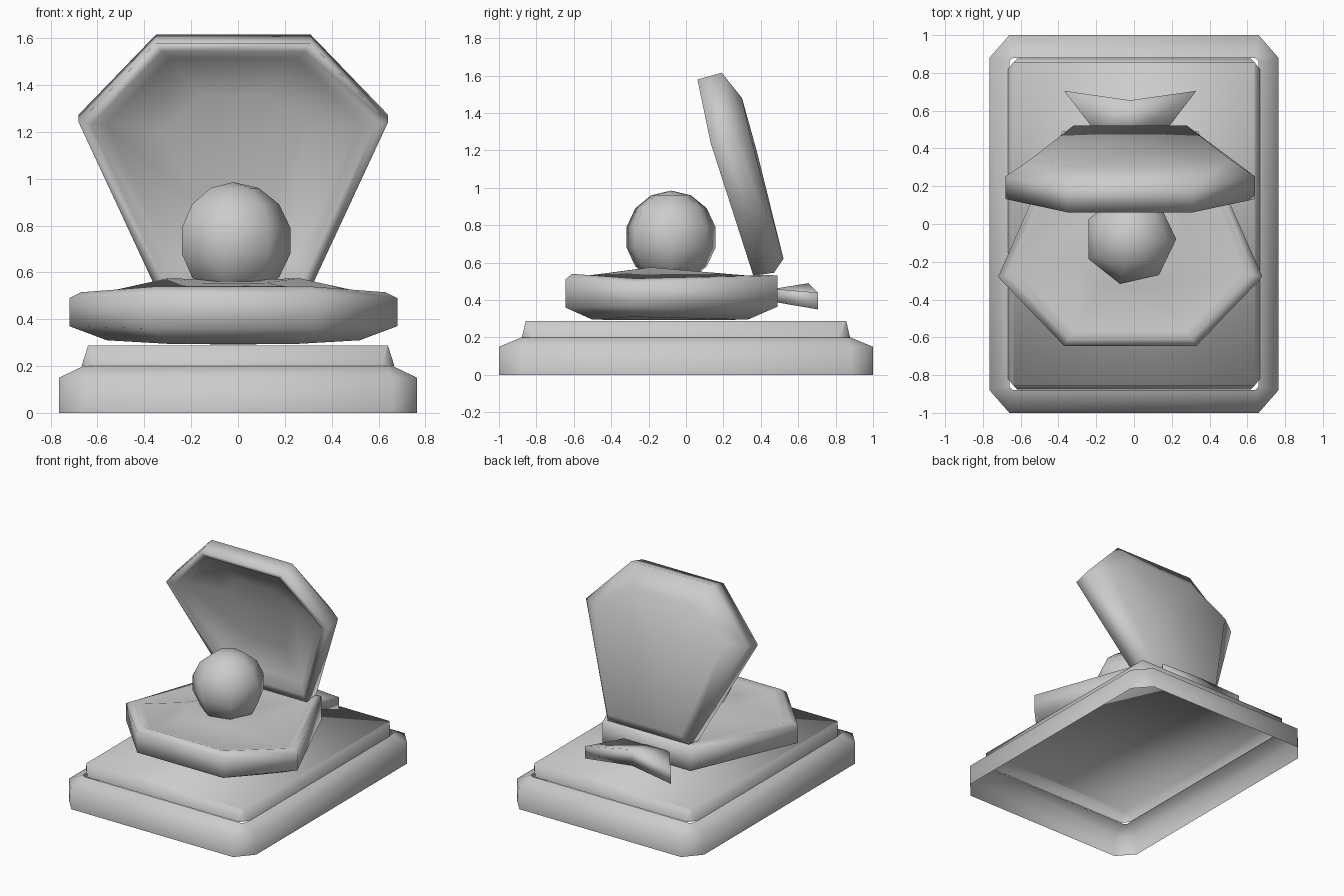
import bpy, math
from mathutils import Vector

cube = bpy.data.objects.get("Cube")
if cube:
    bpy.data.objects.remove(cube, do_unlink=True)

grey = bpy.data.materials.new("plain grey")
grey.use_nodes = True
colour = (0.6, 0.6, 0.6, 1)
grey.diffuse_color = colour
grey.node_tree.nodes["Principled BSDF"].inputs["Base Color"].default_value = colour


def make(name, verts, faces):
    mesh = bpy.data.meshes.new(name)
    mesh.from_pydata(verts, [], faces)
    mesh.materials.append(grey)
    obj = bpy.data.objects.new(name, mesh)
    bpy.context.collection.objects.link(obj)
    bpy.ops.object.select_all(action="DESELECT")
    obj.select_set(True)
    bpy.context.view_layer.objects.active = obj
    bpy.ops.object.mode_set(mode="EDIT")
    bpy.ops.mesh.select_all(action="SELECT")
    bpy.ops.mesh.normals_make_consistent(inside=False)
    bpy.ops.object.mode_set(mode="OBJECT")
    bpy.ops.object.shade_smooth()


def loft(name, rings, cap_start, cap_end):
    """Join equal-length rings of points; a cap is None, 'face' or the centre point of a fan."""
    n = len(rings[0])
    verts = [p for ring in rings for p in ring]
    faces = [(r * n + i, r * n + (i + 1) % n, (r + 1) * n + (i + 1) % n, (r + 1) * n + i)
             for r in range(len(rings) - 1) for i in range(n)]
    for cap, first in ((cap_start, 0), (cap_end, len(verts) - n)):
        loop = list(range(first, first + n))
        if cap == "face":
            faces.append(loop)
        elif cap:
            faces += [(loop[i], loop[(i + 1) % n], len(verts)) for i in range(n)]
            verts.append(cap)
    make(name, verts, faces)


def cut_rect(x, y, cx, cy, z):
    """Rectangle with cut corners."""
    quarter = [(x, y - cy), (x - cx, y)]
    pts = quarter + [(-a, b) for a, b in reversed(quarter)]
    pts += [(-a, -b) for a, b in pts]
    return [Vector((a, b, z)) for a, b in pts]


# Plinth: open underneath, with a sloped shoulder
loft("plinth", [cut_rect(.765, 1, .105, .12, 0), cut_rect(.765, 1, .105, .12, .15),
                cut_rect(.66, .88, .02, .02, .2)], None, None)
# Raised step: cut corners below, sharp corners on top
loft("plinth_step", [cut_rect(.668, .877, .05, .06, .2), cut_rect(.64, .857, .003, .003, .288)],
     None, "face")

MID = .62


def scaled(outline, s):
    """Shrink a (hinge, side, tip) half outline toward the shell's middle."""
    return [(x * s, MID + (v - MID) * s) for x, v in outline]


def shell(name, hinge, along, outward, sections, inner, outer):
    """Loft hexagons, each given as a half outline and depths at hinge, side and tip."""
    hinge, along, outward = Vector(hinge), Vector(along).normalized(), Vector(outward).normalized()

    def place(x, v, w):
        return hinge + Vector((x, 0, 0)) + along * v + outward * w

    rings = []
    for outline, depths in sections:
        half = [(x, v, w) for (x, v), w in zip(outline, depths)]
        rings.append([place(-x, v, w) for x, v, w in half] + [place(*p) for p in reversed(half)])
    loft(name, rings, place(0, MID, inner), place(0, MID, outer))


# Lower shell: gently raised floor inside a rounded rim
rim = [(.36, 0), (.70, .77), (.35, 1.135)]
shell("lower_shell", (-.02, .49, .54), (0, -1, 0), (0, 0, -1), [
    (scaled(rim, .4), (-.005, -.035, -.015)),
    (scaled(rim, .85), (.015, .035, .015)),
    (scaled(rim, .93), (.005, .025, 0)),
    (rim, (.01, .05, .03)),
    (rim, (.175, .17, .18)),
    ([(.28, .16), (.54, .78), (.28, .99)], (.245, .23, .245))], -.025, .248)

# Upper shell: dished inside, leaning back from the hinge
rim = [(.33, 0), (.66, .745), (.33, 1.09)]
shell("upper_shell", (-.02, .36, .53), (0, -.274, .962), (0, .962, .274), [
    (scaled(rim, .45), (.1, .1, .1)),
    (scaled(rim, .82), (.06, .04, .06)),
    (scaled(rim, .92), (.005, -.02, .005)),
    (rim, (0, -.025, 0)),
    ([(.33, -.015), (.66, .745), (.33, 1.09)], (.11, .1, .135)),
    ([(.3, .043), (.53, .74), (.27, .93)], (.18, .19, .202))], .105, .2)

# Pearl
bpy.ops.mesh.primitive_uv_sphere_add(segments=7, ring_count=7, radius=.25, location=(-.02, -.08, .735),
                                     rotation=(0, 0, math.radians(-90)))
pearl = bpy.context.object
pearl.name = "pearl"
pearl.data.materials.append(grey)
bpy.ops.object.shade_smooth()

# Hinge tab: flared sideways, notched at the back
columns = []
for side in (-1, 0, 1):
    back_y, low, high = (.655, .37, .49) if side == 0 else (.705, .35, .44)
    columns.append([Vector((-.02 + side * .17, .47, .39)), Vector((-.02 + side * .17, .47, .46)),
                    Vector((-.02 + side * .35, back_y, high)), Vector((-.02 + side * .35, back_y, low))])
loft("hinge_tab", columns, "face", "face")
